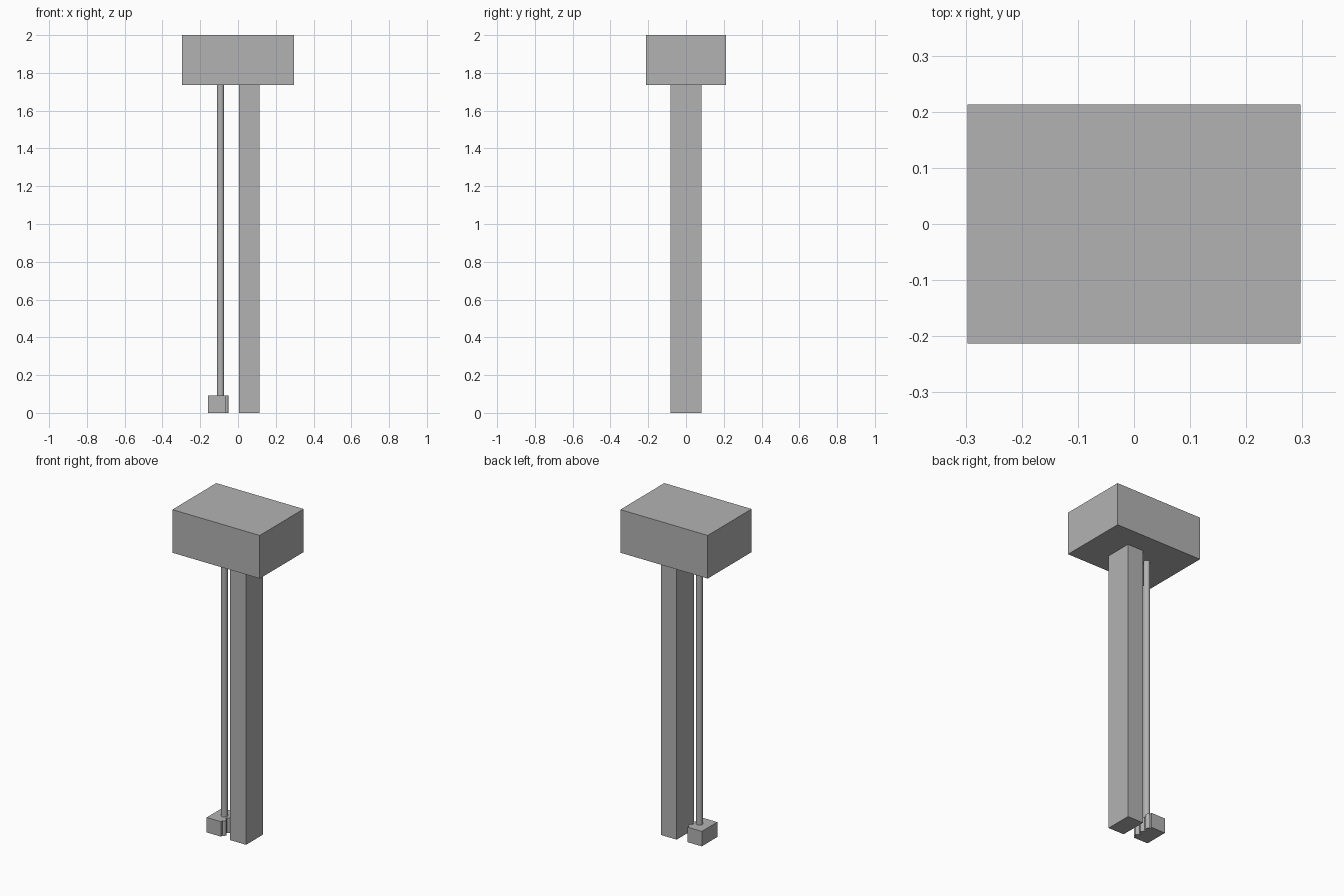
import bpy
import math

# Remove the default cube only
default = bpy.data.objects.get("Cube")
if default:
    bpy.data.objects.remove(default, do_unlink=True)

grey = bpy.data.materials.new("plain_grey")
grey.use_nodes = True
colour = (0.45, 0.45, 0.45, 1.0)
grey.diffuse_color = colour
grey.node_tree.nodes["Principled BSDF"].inputs["Base Color"].default_value = colour


def box(name, low, high):
    """Axis-aligned block between two opposite corners."""
    centre = [(a + b) / 2 for a, b in zip(low, high)]
    bpy.ops.mesh.primitive_cube_add(size=1, location=centre)
    obj = bpy.context.object
    obj.name = name
    obj.scale = [b - a for a, b in zip(low, high)]
    bpy.ops.object.transform_apply(location=False, rotation=False, scale=True)
    obj.data.materials.append(grey)
    return obj


def upright_cylinder(name, x, y, radius, bottom, top, sides):
    """Vertical cylinder between two heights."""
    bpy.ops.mesh.primitive_cylinder_add(
        vertices=sides, radius=radius, depth=top - bottom,
        location=(x, y, (bottom + top) / 2))
    obj = bpy.context.object
    obj.name = name
    obj.data.materials.append(grey)
    bpy.ops.object.shade_smooth_by_angle(angle=math.radians(35))
    return obj


HEAD_BOTTOM = 1.735
FOOT_TOP = 0.092

# Large block on top
box("head_block", (-0.297, -0.213, HEAD_BOTTOM), (0.297, 0.213, 2.0))

# Square post carrying the block
box("main_post", (0.005, -0.083, 0.0), (0.113, 0.083, HEAD_BOTTOM))

# Thin round rod hanging beside the post
upright_cylinder("side_rod", -0.092, 0.0, 0.019, FOOT_TOP, HEAD_BOTTOM, 24)

# Small foot at the end of the rod, ribbed on the side facing the post
box("rod_foot", (-0.160, -0.075, 0.0), (-0.064, 0.075, FOOT_TOP))
for label, y in (("front", -0.045), ("middle", 0.0), ("back", 0.045)):
    upright_cylinder(f"foot_rib_{label}", -0.064, y, 0.015, 0.0, FOOT_TOP, 12)
